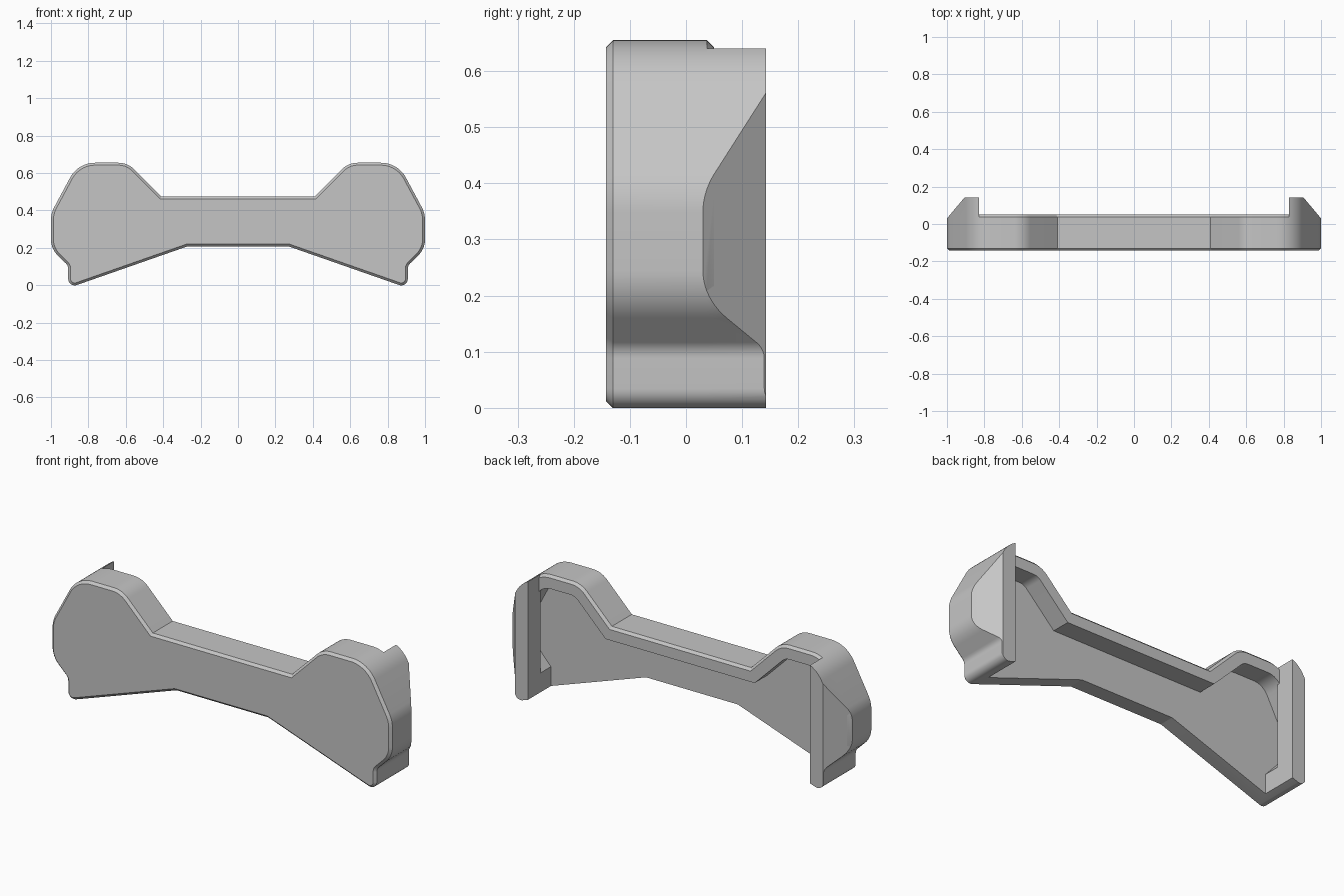
import bpy, bmesh, math
from mathutils import Vector

if "Cube" in bpy.data.objects:
    bpy.data.objects.remove(bpy.data.objects["Cube"], do_unlink=True)

grey = bpy.data.materials.new("matte_grey")
grey.use_nodes = True
grey.diffuse_color = (0.56, 0.56, 0.56, 1)
grey.node_tree.nodes["Principled BSDF"].inputs["Base Color"].default_value = grey.diffuse_color

FRONT, RIM, BACK = -0.143, 0.05, 0.143
POST_X, CHAMFER = 0.83, 0.013


def fillet(corners, steps=10):
    """Round each (x, z, radius) corner of an open path."""
    path = []
    for i, (x, z, r) in enumerate(corners):
        p = Vector((x, z))
        if r == 0:
            path.append(p)
            continue
        a = (Vector(corners[i - 1][:2]) - p).normalized()
        b = (Vector(corners[i + 1][:2]) - p).normalized()
        half = a.angle(b) / 2
        centre = p + (a + b).normalized() * r / math.sin(half)
        start = p + a * r / math.tan(half) - centre
        turn = math.atan2(a.y * b.x - a.x * b.y, -a.dot(b))
        for k in range(steps + 1):
            t = turn * k / steps
            c, s = math.cos(t), math.sin(t)
            path.append(centre + Vector((start.x * c - start.y * s, start.x * s + start.y * c)))
    return path


def mirrored(half):
    """Close a right-hand path with its mirror image."""
    return half + [Vector((-p.x, p.y)) for p in reversed(half)]


def extrude(outline, y0, y1):
    bm = bmesh.new()
    face = bm.faces.new([bm.verts.new((p.x, y0, p.y)) for p in outline])
    grown = bmesh.ops.extrude_face_region(bm, geom=[face], use_keep_orig=True)
    moved = [g for g in grown["geom"] if isinstance(g, bmesh.types.BMVert)]
    bmesh.ops.translate(bm, verts=moved, vec=(0, y1 - y0, 0))
    bmesh.ops.recalc_face_normals(bm, faces=bm.faces)
    return bm


def slice_off(bm, point, normal):
    """Remove everything on the normal's side and cap the cut."""
    bmesh.ops.bisect_plane(bm, geom=bm.verts[:] + bm.edges[:] + bm.faces[:], dist=1e-5,
                           plane_co=point, plane_no=normal, clear_outer=True)
    rim = [e for e in bm.edges if e.is_boundary]
    bmesh.ops.holes_fill(bm, edges=rim, sides=0)
    bmesh.ops.recalc_face_normals(bm, faces=bm.faces)


def slice_end(bm, side):
    """Slanted cut on the outer back corner of one end."""
    slice_off(bm, (side * 0.905, BACK, 0), Vector((side * 0.113, 0.095, 0)).normalized())


def add_object(name, bm):
    mesh = bpy.data.meshes.new(name)
    bm.to_mesh(mesh)
    bm.free()
    mesh.materials.append(grey)
    obj = bpy.data.objects.new(name, mesh)
    bpy.context.collection.objects.link(obj)
    return obj


def smooth(obj):
    obj.data.shade_smooth()
    obj.data.set_sharp_from_angle(angle=math.radians(17))


# Outer silhouette and the hollow behind the front plate
outline = mirrored(fillet([
    (0.41, 0.475, 0), (0.59, 0.655, 0.12), (0.855, 0.655, 0.15), (1.0, 0.385, 0.15),
    (1.0, 0.195, 0.12), (0.908, 0.105, 0.04), (0.908, -0.015, 0.035), (0.27, 0.208, 0)]))
hollow = mirrored(fillet([
    (0.439, 0.405, 0), (0.619, 0.585, 0.06), (0.815, 0.585, 0.09), (0.93, 0.365, 0.09),
    (0.93, 0.225, 0.06), (POST_X, 0.115, 0), (POST_X, -0.1, 0)]))

# Frame: chamfered front plate with a rim standing up behind it
bm = extrude(outline, FRONT, RIM)
rims = [e for e in bm.edges if abs(e.verts[0].co.y - e.verts[1].co.y) < 1e-6]
bmesh.ops.bevel(bm, geom=rims, offset=CHAMFER, segments=1, affect='EDGES')
for side in (1, -1):
    slice_end(bm, side)
frame = add_object("frame", bm)
cutter = add_object("hollow_cutter", extrude(hollow, -0.05, 0.2))
cutter.hide_render = True
cut = frame.modifiers.new("hollow", 'BOOLEAN')
cut.operation, cut.object, cut.solver = 'DIFFERENCE', cutter, 'EXACT'
bpy.context.view_layer.update()
result = bpy.data.meshes.new_from_object(frame.evaluated_get(bpy.context.evaluated_depsgraph_get()))
frame.modifiers.clear()
frame.data = result
bpy.data.objects.remove(cutter, do_unlink=True)
smooth(frame)

# End posts reaching further back
for side, name in ((1, "left_post"), (-1, "right_post")):
    bm = extrude(outline, RIM - CHAMFER, BACK)
    slice_off(bm, (side * POST_X, 0, 0), (-side, 0, 0))
    slice_end(bm, side)
    smooth(add_object(name, bm))
